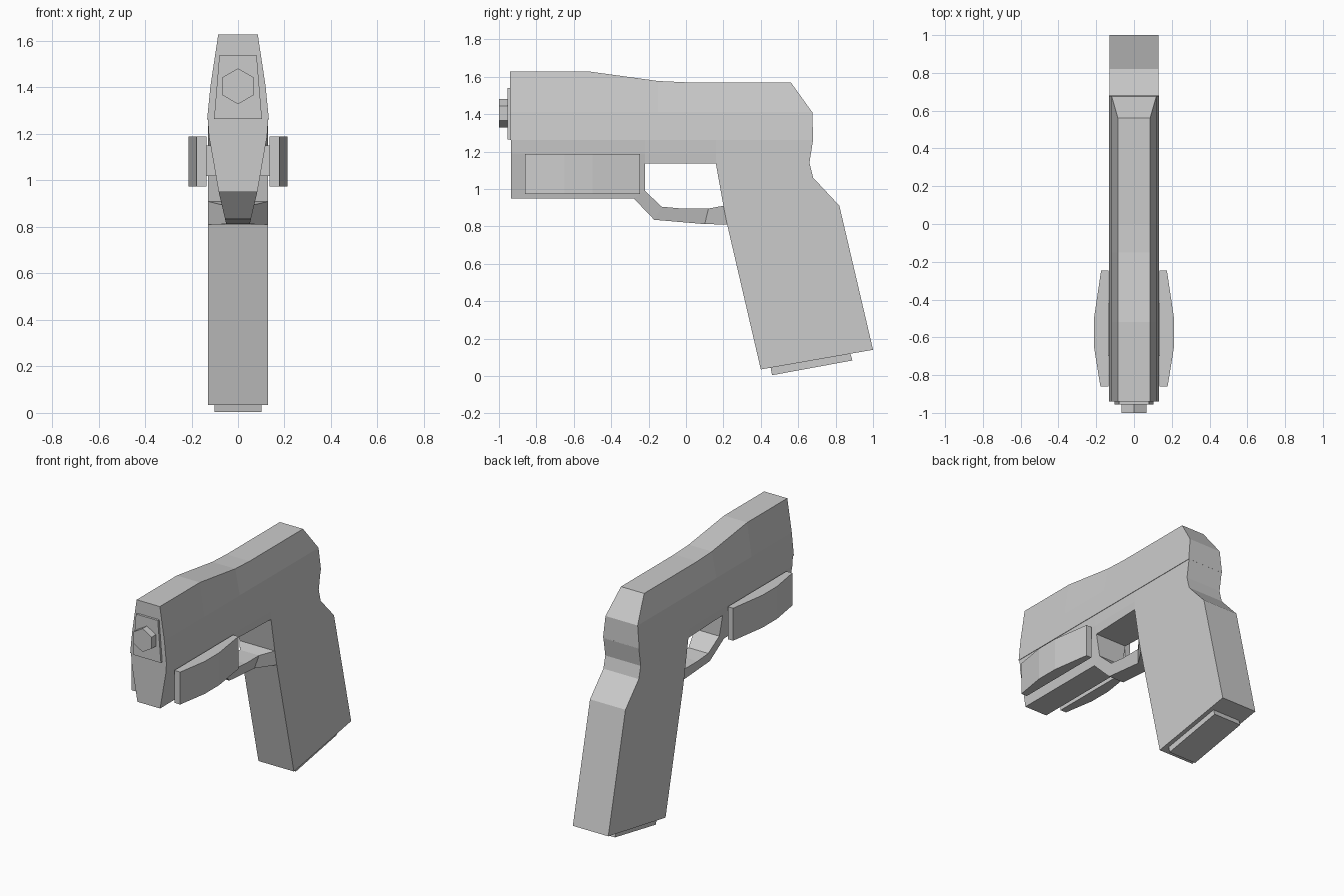
import bpy, bmesh, math

if "Cube" in bpy.data.objects:
    bpy.data.objects.remove(bpy.data.objects["Cube"])

grey = bpy.data.materials.new("light grey")
grey.diffuse_color = (0.6, 0.6, 0.6, 1)
grey.use_nodes = True
grey.node_tree.nodes["Principled BSDF"].inputs["Base Color"].default_value = grey.diffuse_color


def finish(name, bm):
    bmesh.ops.recalc_face_normals(bm, faces=bm.faces)
    mesh = bpy.data.meshes.new(name)
    bm.to_mesh(mesh)
    bm.free()
    mesh.materials.append(grey)
    obj = bpy.data.objects.new(name, mesh)
    bpy.context.collection.objects.link(obj)
    return obj


def mirrored_cells(name, cells, half_width):
    """Both sides of a set of (y, z) cells, walled in along the outline."""
    bm = bmesh.new()
    verts, edges = {}, {}

    def vert(p, s):
        if (p, s) not in verts:
            verts[p, s] = bm.verts.new((s * half_width(*p), *p))
        return verts[p, s]

    for cell in cells:
        for s in (1, -1):
            bm.faces.new([vert(p, s) for p in cell])
        for a, b in zip(cell, cell[1:] + cell[:1]):
            key = frozenset((a, b))
            edges.setdefault(key, []).append((a, b))
    for uses in edges.values():
        if len(uses) == 1:
            a, b = uses[0]
            bm.faces.new([vert(a, 1), vert(b, 1), vert(b, -1), vert(a, -1)])
    return finish(name, bm)


def prism(name, points, place_a, place_b):
    """Two copies of an outline joined by walls."""
    bm = bmesh.new()
    a = [bm.verts.new(place_a(*p)) for p in points]
    b = [bm.verts.new(place_b(*p)) for p in points]
    bm.faces.new(a)
    bm.faces.new(b)
    n = len(points)
    for i in range(n):
        j = (i + 1) % n
        bm.faces.new([a[i], a[j], b[j], b[i]])
    return finish(name, bm)


# Slide: six-sided sections along the length, sloped at the rear
# each section: y at top, z at top, y at middle, y at bottom
sections = [(-.94, 1.628, -.94, -.94), (-.52, 1.628, -.52, -.52),
            (-.15, 1.577, -.15, -.15), (0, 1.57, 0, 0),
            (.56, 1.57, .675, .68)]
bm = bmesh.new()
rings = []
for yt, zt, ym, yb in sections:
    half = [(.085, yt, zt), (.118, ym, 1.41), (.133, yb, 1.262)]
    ring = half + [(-x, y, z) for x, y, z in reversed(half)]
    rings.append([bm.verts.new(p) for p in ring])
for r, q in zip(rings, rings[1:]):
    for i in range(6):
        j = (i + 1) % 6
        bm.faces.new([r[i], r[j], q[j], q[i]])
for ring in (rings[0], rings[-1]):
    for lo, hi in ((1, 0), (2, 1)):
        bm.faces.new([ring[lo], ring[hi], ring[5 - hi], ring[5 - lo]])
finish("slide", bm)


# Frame: tapers downward ahead of the grip, full width at the grip
def frame_width(y, z):
    if y > .15:
        return .13
    steps = [(.81, .05), (.95, .083), (1.19, .125), (1.265, .13)]
    for (z0, w0), (z1, w1) in zip(steps, steps[1:]):
        if z <= z1:
            return w0 + (w1 - w0) * (z - z0) / (z1 - z0)
    return .13


T = 1.265
frame = [
    # front dust cover
    [(-.935, 1.19), (-.22, 1.19), (-.22, T), (-.935, T)],
    [(-.935, .95), (-.28, .95), (-.22, .99), (-.22, 1.135), (-.22, 1.19), (-.935, 1.19)],
    # bridge above the trigger opening
    [(-.22, 1.135), (.16, 1.135), (.16, 1.19), (-.22, 1.19)],
    [(-.22, 1.19), (.16, 1.19), (.16, T), (-.22, T)],
    # trigger guard
    [(-.28, .95), (-.17, .835), (-.13, .905), (-.22, .99)],
    [(-.17, .835), (.1, .812), (.12, .895), (-.02, .895), (-.13, .905)],
    [(.1, .812), (.22, .81), (.2, .91), (.12, .895)],
    # back and grip
    [(.16, 1.135), (.2, .91), (.82, .91), (.68, 1.06), (.66, 1.14), (.68, T),
     (.16, T), (.16, 1.19)],
    [(.2, .91), (.22, .81), (.4, .035), (1, .14), (.82, .91)],
]
mirrored_cells("frame_and_grip", frame, frame_width)

# Magazine base under the grip
mirrored_cells("magazine_base", [[(.45, .06), (.46, .004), (.89, .083), (.875, .13)]],
               lambda y, z: .102)

# Front plate and six-sided muzzle
prism("front_plate", [(-.103, 1.265), (.103, 1.265), (.08, 1.54), (-.08, 1.54)],
      lambda x, z: (x, -.955, z), lambda x, z: (x, -.93, z))
hexagon = [(.077 * math.sin(i * math.pi / 3), 1.405 + .077 * math.cos(i * math.pi / 3))
           for i in range(6)]
prism("muzzle", hexagon, lambda x, z: (x, -1, z), lambda x, z: (x, -.95, z))

# Bowed side plates with mounts joining them to the frame
bow = [(.135, -.86), (.178, -.86), (.212, -.65), (.212, -.5), (.174, -.245), (.135, -.245)]
mount = [(.08, -.7), (.14, -.7), (.14, -.42), (.08, -.42)]
for side, s in (("right", 1), ("left", -1)):
    prism(side + "_side_plate", bow,
          lambda x, y: (s * x, y, .973), lambda x, y: (s * x, y, 1.188))
    prism(side + "_plate_mount", mount,
          lambda x, y: (s * x, y, 1.02), lambda x, y: (s * x, y, 1.15))
